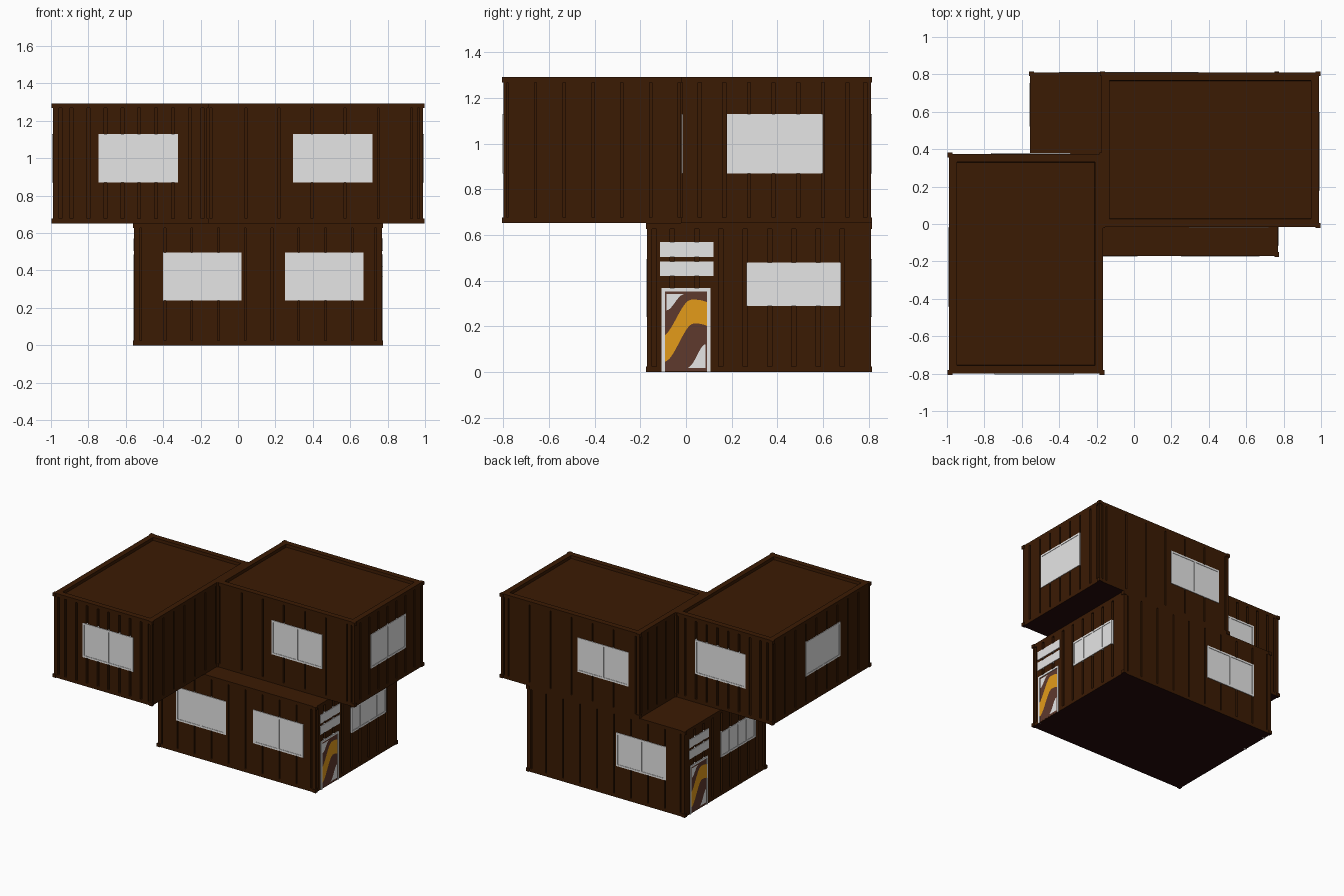
import bpy
import bmesh
from mathutils import Vector

old = bpy.data.objects.get("Cube")
if old:
    bpy.data.objects.remove(old, do_unlink=True)


def material(name, rgb):
    m = bpy.data.materials.new(name)
    m.use_nodes = True
    m.diffuse_color = (*rgb, 1)
    node = next(n for n in m.node_tree.nodes if n.type == 'BSDF_PRINCIPLED')
    node.inputs["Base Color"].default_value = (*rgb, 1)
    return m


BROWN = material("dark brown", (0.043, 0.0105, 0.001))
UNDER = material("underside black brown", (0.018, 0.003, 0.003))
LIGHT = material("light grey", (0.79, 0.79, 0.79))
MAROON = material("door brown", (0.112, 0.041, 0.027))
ORANGE = material("orange", (0.77, 0.33, 0.01))
DEEP = 0.016  # groove depth


def finish(bm, name, *mats):
    mesh = bpy.data.meshes.new(name)
    bm.to_mesh(mesh)
    bm.free()
    for m in mats:
        mesh.materials.append(m)
    obj = bpy.data.objects.new(name, mesh)
    bpy.context.collection.objects.link(obj)


def add_box(bm, a, b):
    a, b = Vector(a), Vector(b)
    for v in bmesh.ops.create_cube(bm, size=1)["verts"]:
        v.co = Vector([(a[i] + b[i]) / 2 + v.co[i] * abs(b[i] - a[i]) for i in range(3)])


def spaced(start, pitch, count):
    return [start + i * pitch for i in range(count)]


class Container:
    """A box module; wall points are (along, outward, height)."""

    def __init__(self, name, lo, hi, grooves_x, grooves_y, width_x, width_y, recessed):
        self.name, self.lo, self.hi = name, Vector(lo), Vector(hi)
        self.core(recessed)
        self.frame()
        self.panels("front", grooves_x, width_x)
        self.panels("back", grooves_x, width_x)
        self.panels("left", grooves_y, width_y)
        self.panels("right", grooves_y, width_y)

    def point(self, side, u, d, z):
        return Vector({"front": (u, self.lo.y - d, z), "back": (u, self.hi.y + d, z),
                       "left": (self.hi.x + d, u, z), "right": (self.lo.x - d, u, z)}[side])

    def wall_box(self, bm, side, u, d, z):
        add_box(bm, self.point(side, u[0], d[0], z[0]), self.point(side, u[1], d[1], z[1]))

    def darken_underside(self, bm):
        bm.normal_update()
        for f in bm.faces:
            if f.normal.z < -0.9 and f.calc_center_median().z < self.lo.z + 0.001:
                f.material_index = 1

    def core(self, recessed):
        # inner body that shows at the groove floors, with a sunken roof
        bm = bmesh.new()
        skin = Vector((DEEP, DEEP, 0))
        add_box(bm, self.lo + skin, self.hi - skin)
        self.darken_underside(bm)
        if recessed:
            top = [f for f in bm.faces if f.normal.z > 0.9]
            bmesh.ops.inset_region(bm, faces=top, thickness=0.038)
            bmesh.ops.inset_region(bm, faces=top, thickness=0.003)
            bmesh.ops.translate(bm, vec=(0, 0, -0.022), verts=top[0].verts)
        finish(bm, self.name + "_core", BROWN, UNDER)

    def frame(self):
        # top and bottom rails with small corner blocks
        bm = bmesh.new()
        z0, z1, w, g = self.lo.z, self.hi.z, 0.025, 0.006
        for side in ("front", "back", "left", "right"):
            k = 0 if side in ("front", "back") else 1
            for z in ((z0, z0 + w), (z1 - w, z1)):
                self.wall_box(bm, side, (self.lo[k], self.hi[k]), (-DEEP, 0), z)
        for x, sx in ((self.lo.x, 1), (self.hi.x, -1)):
            for y, sy in ((self.lo.y, 1), (self.hi.y, -1)):
                for z in ((z0, z0 + w), (z1 - w, z1)):
                    add_box(bm, (x - g * sx, y - g * sy, z[0]),
                            (x + 0.02 * sx, y + 0.02 * sy, z[1]))
        self.darken_underside(bm)
        finish(bm, self.name + "_frame", BROWN, UNDER)

    def panels(self, side, grooves, width):
        # wall panels separated by vertical grooves
        bm = bmesh.new()
        k = 0 if side in ("front", "back") else 1
        start = self.lo[k]
        for g in grooves + [self.hi[k] + width / 2]:
            self.wall_box(bm, side, (start, g - width / 2), (-DEEP, 0),
                          (self.lo.z + 0.025, self.hi.z - 0.025))
            start = g + width / 2
        finish(bm, f"{self.name}_{side}_panels", BROWN)

    def window(self, side, u, z, panes=2):
        # glass plate with a slightly raised surround and mullions
        bm = bmesh.new()
        t = 0.014
        self.wall_box(bm, side, u, (-DEEP, 0.001), z)
        for zz in ((z[0], z[0] + t), (z[1] - t, z[1])):
            self.wall_box(bm, side, u, (0, 0.004), zz)
        for i in range(panes + 1):
            c = u[0] + t / 2 + (u[1] - u[0] - t) * i / panes
            self.wall_box(bm, side, (c - t / 2, c + t / 2), (0, 0.004), z)
        finish(bm, f"{self.name}_{side}_window", LIGHT)

    def plate(self, side, name, u, d, z, mat):
        bm = bmesh.new()
        self.wall_box(bm, side, u, (-DEEP, d), z)
        finish(bm, name, mat)

    def painted_band(self, side, name, turn, u, low, high, mat):
        # thin painted shape between two height curves
        bm = bmesh.new()
        outward = self.point(side, 0, 1, 0) - self.point(side, 0, 0, 0)
        steps, rows = 16, []
        for i in range(steps + 1):
            s = u[0] + (u[1] - u[0]) * i / steps
            rows.append([bm.verts.new(self.point(side, turn(s), 0.003, f(s))) for f in (low, high)])
        for p, q in zip(rows, rows[1:]):
            face = bm.faces.new((p[0], q[0], q[1], p[1]))
            face.normal_update()
            if face.normal.dot(outward) < 0:
                face.normal_flip()
        finish(bm, name, mat)

    def entrance(self, side, turn):
        span = lambda a, b: (turn(a), turn(b))
        # two slats over the door
        for i, z in enumerate(((0.42, 0.485), (0.505, 0.57))):
            self.plate(side, f"{side}_slat_{i + 1}", span(-0.115, 0.12), 0.004, z, LIGHT)
        # door surround and leaf
        for u, z in (((-0.107, -0.093), (0, 0.367)), ((0.093, 0.107), (0, 0.367)),
                     ((-0.107, 0.107), (0.353, 0.367))):
            self.plate(side, side + "_door_surround", span(*u), 0.005, z, LIGHT)
        self.plate(side, side + "_door", span(-0.095, 0.095), 0.001, (0.005, 0.355), MAROON)
        # wave and corner patches painted on the door
        wave = lambda s: ease((s + 0.095) / 0.13)
        droop = lambda s: max(0, s - 0.04) ** 2 * 4
        self.painted_band(side, side + "_door_wave", turn, (-0.094, 0.094),
                          lambda s: 0.045 + 0.168 * wave(s) - droop(s),
                          lambda s: 0.155 + 0.162 * wave(s + 0.012) - droop(s), ORANGE)
        self.painted_band(side, side + "_door_upper_patch", turn, (-0.086, -0.01),
                          lambda s: 0.27 + 0.07 * ease((s + 0.086) / 0.076),
                          lambda s: 0.342, LIGHT)
        self.painted_band(side, side + "_door_lower_patch", turn, (0.01, 0.086),
                          lambda s: 0.018,
                          lambda s: 0.022 + 0.1 * ease((s - 0.01) / 0.076), LIGHT)


def ease(t):
    t = max(0, min(1, t))
    return t * t * (3 - 2 * t)


MID, TOP = 0.652, 1.293
lower = Container("lower_container", (-0.555, -0.17, 0), (0.77, 0.81, MID),
                  [-0.52] + spaced(-0.39, 0.143, 8) + [0.735],
                  [-0.14] + spaced(-0.06, 0.1065, 8), 0.01, 0.02, False)
upper_back = Container("upper_back_container", (-0.175, -0.015, MID), (0.99, 0.81, TOP),
                       [-0.145] + spaced(0.042, 0.177, 6) + [0.965],
                       spaced(0.06, 0.108, 7) + [0.785], 0.01, 0.014, True)
upper_front = Container("upper_front_container", (-0.99, -0.80, MID), (-0.165, 0.375, TOP),
                        [-0.95] + spaced(-0.89, 0.0905, 8) + [-0.19],
                        spaced(-0.785, 0.126, 10), 0.016, 0.01, True)

# lower windows and entrances; the two ends are half-turn copies
low_z, high_z = (0.24, 0.495), (0.87, 1.13)
for side, u in (("front", (-0.4, 0.02)), ("front", (0.25, 0.67)), ("back", (-0.4, 0.02))):
    lower.window(side, u, low_z)
for side, turn in (("left", lambda s: s), ("right", lambda s: 0.64 - s)):
    lower.window(side, sorted((turn(0.265), turn(0.68))), (0.29, 0.48), 4)
    lower.entrance(side, turn)

# upper windows
for side, u in (("front", (0.295, 0.72)), ("back", (-0.085, 0.345)), ("left", (0.18, 0.6))):
    upper_back.window(side, u, high_z)
for side, u in (("front", (-0.745, -0.32)), ("back", (-0.765, -0.34)), ("right", (-0.44, -0.02))):
    upper_front.window(side, u, high_z)
